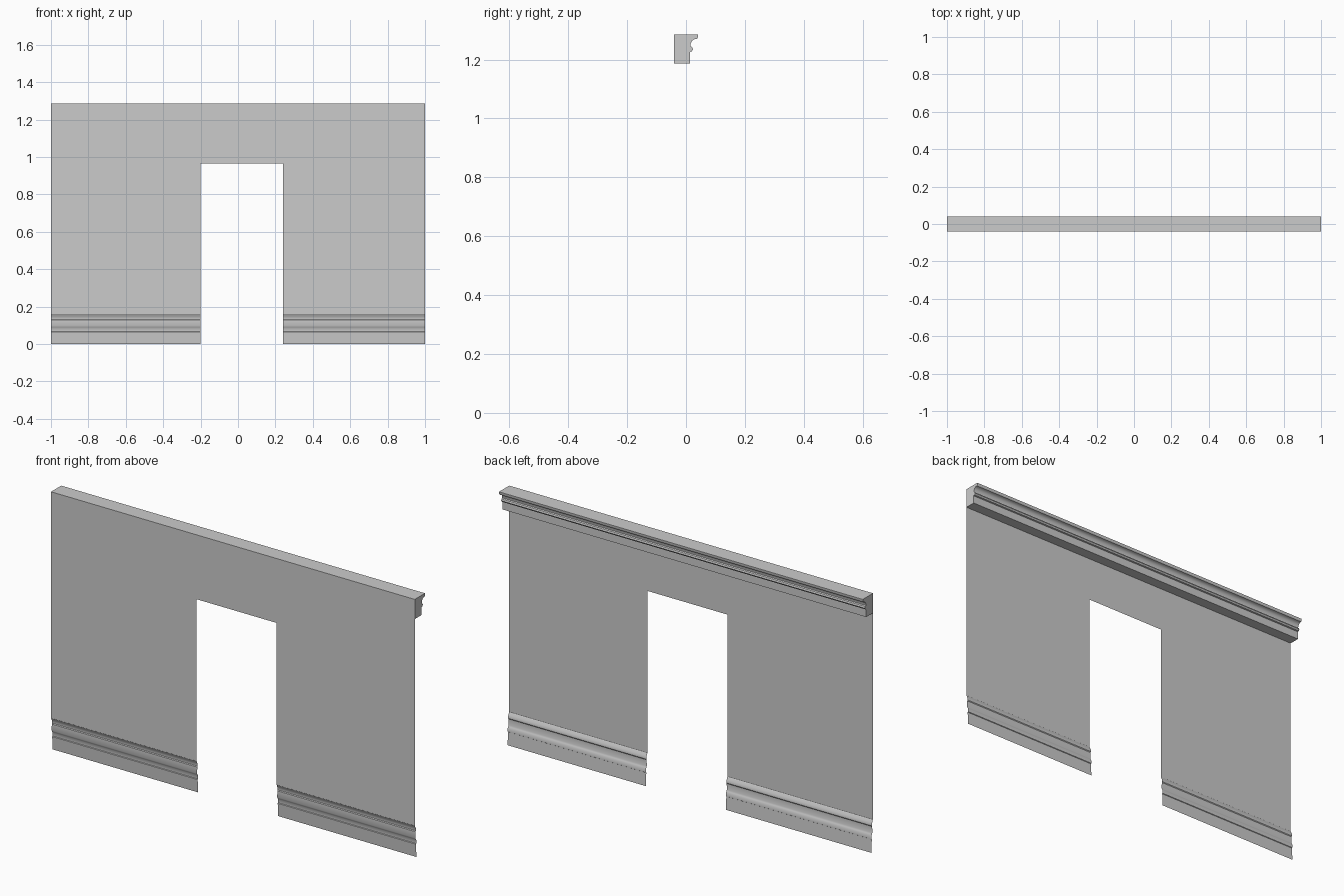
import bpy
import bmesh

cube = bpy.data.objects.get("Cube")
if cube:
    bpy.data.objects.remove(cube, do_unlink=True)

# One plain grey finish for everything
grey = bpy.data.materials.new("wall_grey")
grey.use_nodes = True
colour = (0.6, 0.6, 0.6, 1)
grey.diffuse_color = colour
grey.node_tree.nodes["Principled BSDF"].inputs["Base Color"].default_value = colour

LEFT, RIGHT, DOOR_A, DOOR_B = -1.0, 1.0, -0.2, 0.24
DOOR_TOP, TOP, BASE_TOP = 0.965, 1.285, 0.16
WALL_Y = -0.04


def finish(name, bm, smooth_angle=None):
    mesh = bpy.data.meshes.new(name)
    bm.to_mesh(mesh)
    bm.free()
    mesh.materials.append(grey)
    obj = bpy.data.objects.new(name, mesh)
    bpy.context.collection.objects.link(obj)
    if smooth_angle:
        bpy.ops.object.select_all(action='DESELECT')
        obj.select_set(True)
        bpy.context.view_layer.objects.active = obj
        bpy.ops.object.shade_smooth_by_angle(angle=smooth_angle)


def sweep(name, profile, x0, x1, caps=False):
    """Run an open (y, z) profile along x, optionally closing both ends."""
    bm = bmesh.new()
    a = [bm.verts.new((x0, y, z)) for y, z in profile]
    b = [bm.verts.new((x1, y, z)) for y, z in profile]
    for i in range(len(profile) - 1):
        bm.faces.new((b[i], a[i], a[i + 1], b[i + 1]))
    if caps:
        bm.faces.new(a)
        bm.faces.new(b[::-1])
    finish(name, bm, 0.6)


# Thin wall sheet around the doorway, facing the moulded side
bm = bmesh.new()
outline = [(LEFT, BASE_TOP), (LEFT, TOP), (RIGHT, TOP), (RIGHT, BASE_TOP),
           (DOOR_B, BASE_TOP), (DOOR_B, DOOR_TOP),
           (DOOR_A, DOOR_TOP), (DOOR_A, BASE_TOP)]
bm.faces.new([bm.verts.new((x, WALL_Y, z)) for x, z in outline])
finish("wall", bm)

# Skirting profile, bottom to top, as depth from the wall
skirting = [(0.013, 0), (0.009, 0.065), (0.012, 0.067), (0.012, 0.083),
            (0.008, 0.09), (0.005, 0.097), (0.006, 0.128), (0.009, 0.132),
            (0.009, 0.143), (0.005, 0.149), (0.003, 0.156), (0, BASE_TOP)]
skirting = [(WALL_Y + d, z) for d, z in skirting]
sweep("left_skirting", skirting, DOOR_B, RIGHT)
sweep("right_skirting", skirting, LEFT, DOOR_A)

# Cornice with a bead, a cove and a flat top lip
cornice = [(WALL_Y, 1.187), (0.013, 1.187), (0.013, 1.226), (0.02, 1.228),
           (0.024, 1.235), (0.021, 1.242), (0.015, 1.245), (0.016, 1.255),
           (0.021, 1.264), (0.029, 1.269), (0.037, 1.27), (0.04, 1.275),
           (0.04, TOP), (WALL_Y, TOP)]
sweep("cornice", cornice, LEFT, RIGHT, caps=True)
